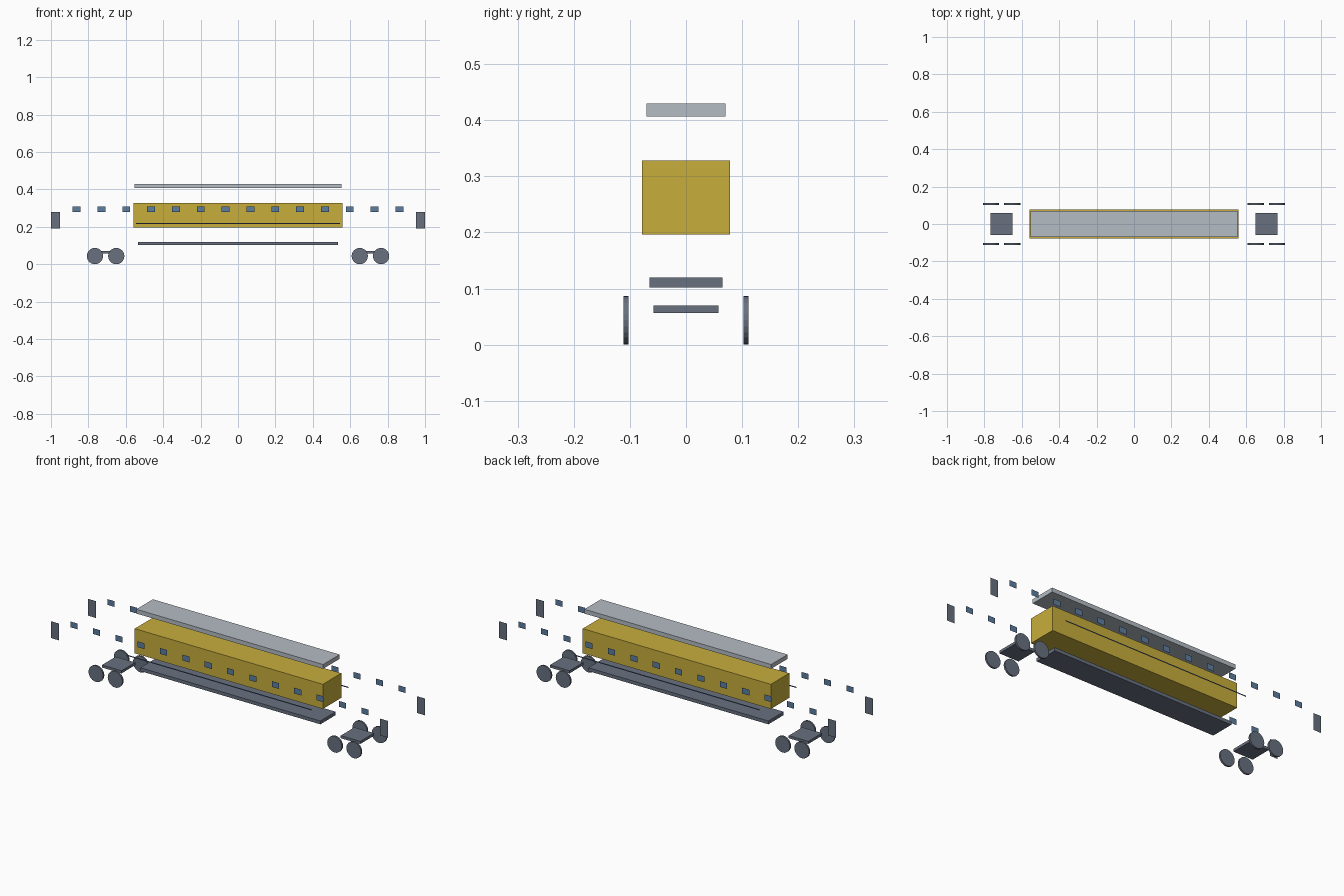
import bpy
import math

if "Cube" in bpy.data.objects:
    bpy.data.objects.remove(bpy.data.objects["Cube"])


def lin(c):
    c /= 255
    return c / 12.92 if c <= 0.04045 else ((c + 0.055) / 1.055) ** 2.4


def material(name, r, g, b):
    m = bpy.data.materials.new(name)
    m.diffuse_color = (lin(r), lin(g), lin(b), 1)
    m.use_nodes = True
    m.node_tree.nodes["Principled BSDF"].inputs["Base Color"].default_value = m.diffuse_color
    return m


YELLOW = material("ochre_yellow", 200, 174, 60)
SILVER = material("roof_silver", 180, 188, 196)
SLATE = material("slate_grey", 104, 113, 128)
GLASS = material("window_blue", 92, 126, 160)
STRIPE = material("stripe_blue", 88, 106, 146)


def finish(name, mat):
    ob = bpy.context.object
    ob.name = name
    ob.data.materials.append(mat)
    return ob


def box(name, x, y, z0, z1, half_x, half_y, mat):
    bpy.ops.mesh.primitive_cube_add(size=2, location=(x, y, (z0 + z1) / 2))
    ob = finish(name, mat)
    ob.scale = (half_x, half_y, (z1 - z0) / 2)
    return ob


def panel(name, x, side, z, width, height, mat):
    """Single upright sheet facing outward at the exploded side distance."""
    bpy.ops.mesh.primitive_plane_add(size=1, location=(x, side * 0.157, z),
                                     rotation=(-side * math.pi / 2, 0, 0))
    ob = finish(name, mat)
    ob.scale = (width, height, 1)
    return ob


# Main shell, lifted roof and dropped floor
box("body", 0, 0, 0.196, 0.328, 0.558, 0.078, YELLOW)
box("roof", 0, 0, 0.407, 0.430, 0.554, 0.070, SILVER)
box("floor", 0, 0, 0.102, 0.120, 0.534, 0.065, SLATE)

# Side panels pulled away from the body
for side in (-1, 1):
    panel("stripe", 0, side, 0.218, 1.09, 0.006, STRIPE)
    for i in range(14):
        panel("window", (i - 6.5) * 0.1327, side, 0.294, 0.042, 0.031, GLASS)
    for end in (-1, 1):
        panel("door", end * 0.9765, side, 0.235, 0.047, 0.09, SLATE)

# Bogies with four wheels each
for end in (-1, 1):
    box("bogie_frame", end * 0.708, 0, 0.056, 0.070, 0.058, 0.058, SLATE)
    for x in (0.651, 0.765):
        for side in (-1, 1):
            bpy.ops.mesh.primitive_cylinder_add(
                vertices=24, radius=0.0435, depth=0.0095,
                location=(end * x, side * 0.107, 0.0435),
                rotation=(math.pi / 2, 0, 0))
            finish("wheel", SLATE)
